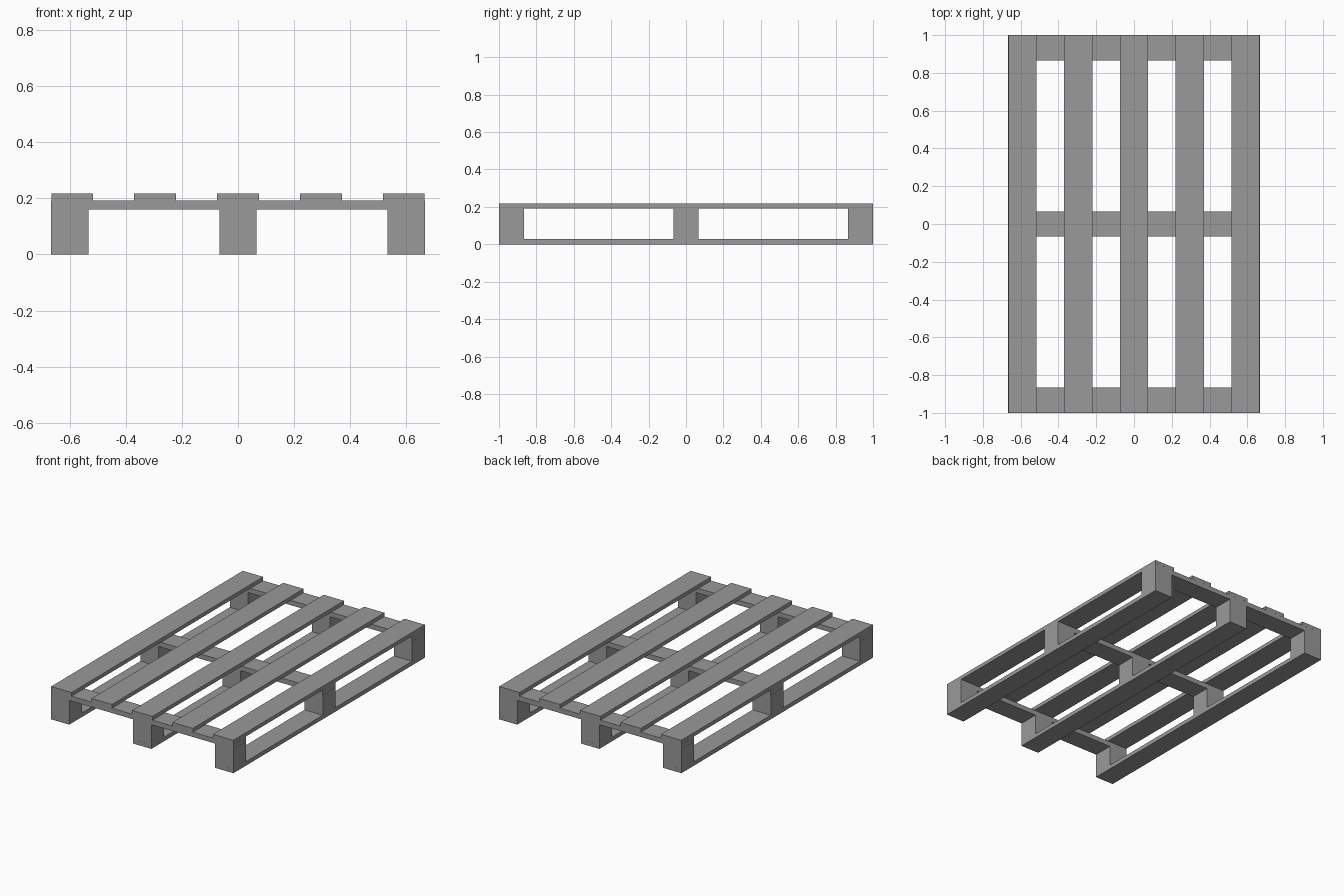
import bpy

if "Cube" in bpy.data.objects:
    bpy.data.objects.remove(bpy.data.objects["Cube"])

# Dark grey for the whole pallet
grey = bpy.data.materials.new("dark_grey")
grey.diffuse_color = (0.32, 0.32, 0.32, 1)
grey.use_nodes = True
grey.node_tree.nodes["Principled BSDF"].inputs["Base Color"].default_value = grey.diffuse_color


def box(name, x, y, z):
    """Add a box from (min, max) ranges on each axis."""
    bpy.ops.mesh.primitive_cube_add(
        size=1, location=[(a + b) / 2 for a, b in (x, y, z)])
    ob = bpy.context.object
    ob.name = name
    ob.scale = [b - a for a, b in (x, y, z)]
    bpy.ops.object.transform_apply(location=False, rotation=False, scale=True)
    ob.data.materials.append(grey)
    return ob


H = 0.0667              # half width of blocks, bottom boards and cross boards
Z_BOTTOM, Z_BLOCK, Z_CROSS, Z_TOP = 0.027, 0.16, 0.192, 0.217

# Five deck boards running front to back
for i in range(-2, 3):
    x = i * 0.2955
    box("deck_board", (x - 0.0745, x + 0.0745), (-1, 1), (Z_CROSS, Z_TOP))

# Three cross boards under the deck
for y in (-0.933, 0, 0.933):
    box("cross_board", (-0.666, 0.666), (y - H, y + H), (Z_BLOCK, Z_CROSS))

# Three bottom runners, each carrying three spacer blocks
for x in (-0.6, 0, 0.6):
    box("bottom_runner", (x - H, x + H), (-1, 1), (0, Z_BOTTOM))
    for y in (-0.933, 0, 0.933):
        box("spacer_block", (x - H, x + H), (y - H, y + H), (Z_BOTTOM, Z_BLOCK))
